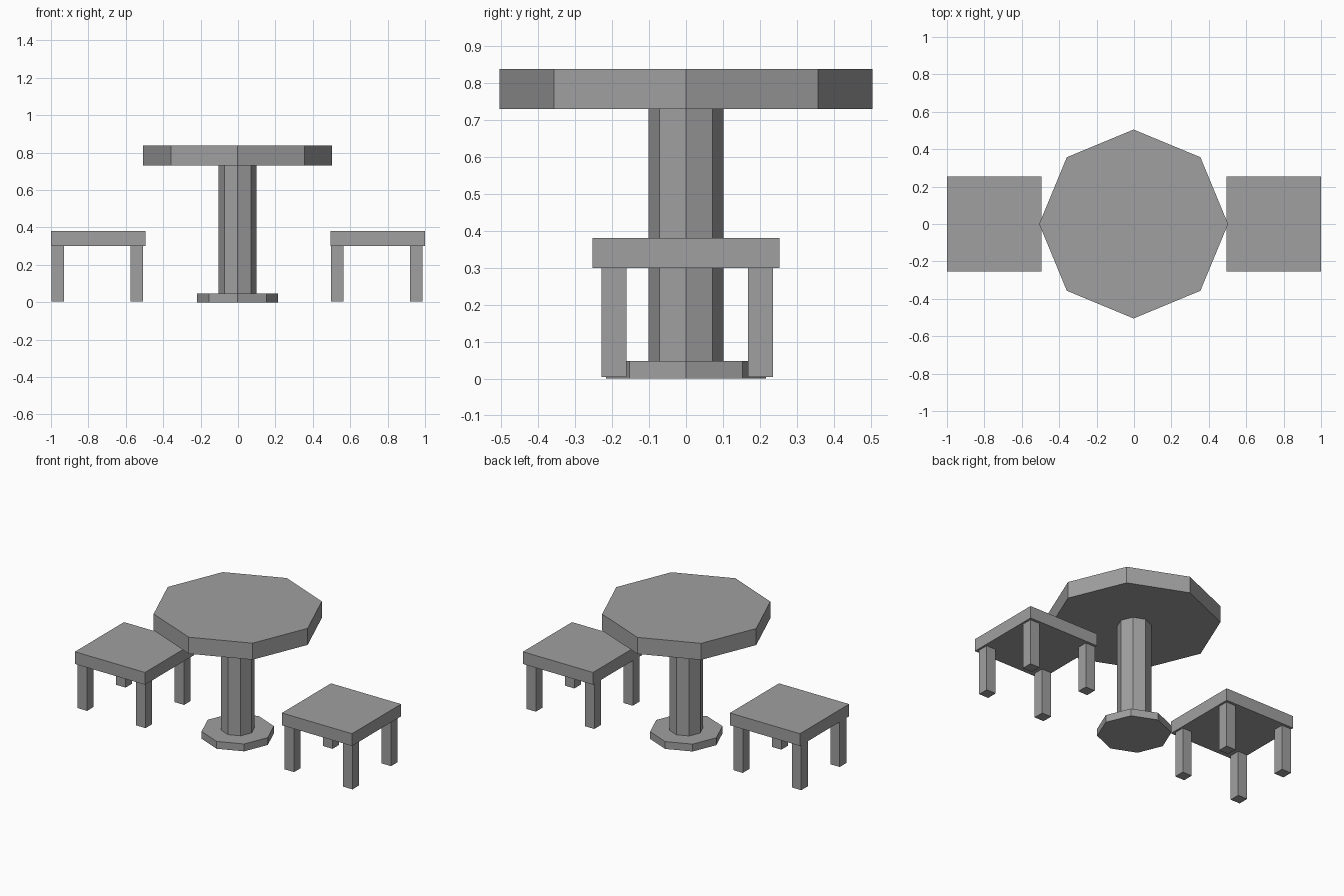
import bpy
from math import radians

if "Cube" in bpy.data.objects:
    bpy.data.objects.remove(bpy.data.objects["Cube"], do_unlink=True)

grey = bpy.data.materials.new("plain grey")
grey.use_nodes = True
colour = (0.35, 0.35, 0.35, 1)
grey.diffuse_color = colour
grey.node_tree.nodes["Principled BSDF"].inputs["Base Color"].default_value = colour


def finish(name):
    obj = bpy.context.object
    obj.name = name
    obj.data.materials.append(grey)
    return obj


def octagon(name, radius, bottom, top):
    # Eight-sided prism with a corner on each axis
    bpy.ops.mesh.primitive_cylinder_add(
        vertices=8, radius=radius, depth=top - bottom,
        location=(-0.002, 0, (bottom + top) / 2))
    return finish(name)


def box(name, x, y, width, depth, bottom, top):
    bpy.ops.mesh.primitive_cube_add(size=1, location=(x, y, (bottom + top) / 2))
    obj = finish(name)
    obj.scale = (width, depth, top - bottom)
    bpy.ops.object.transform_apply(location=False, rotation=False, scale=True)
    return obj


# Pedestal table
octagon("table_base", 0.217, 0, 0.048)
octagon("table_column", 0.101, 0.048, 0.73)
octagon("table_top", 0.505, 0.73, 0.838)

# Two stools, with legs set slightly off centre under the seats
for side, centre in (("right", -0.747), ("left", 0.747)):
    box(f"{side}_stool_seat", centre, 0, 0.506, 0.506, 0.3, 0.38)
    for end, y in (("front", -0.195), ("back", 0.202)):
        for leg, dx in (("right", -0.216), ("left", 0.206)):
            box(f"{side}_stool_{end}_{leg}_leg", centre + dx, y,
                0.068, 0.068, 0.004, 0.3)
